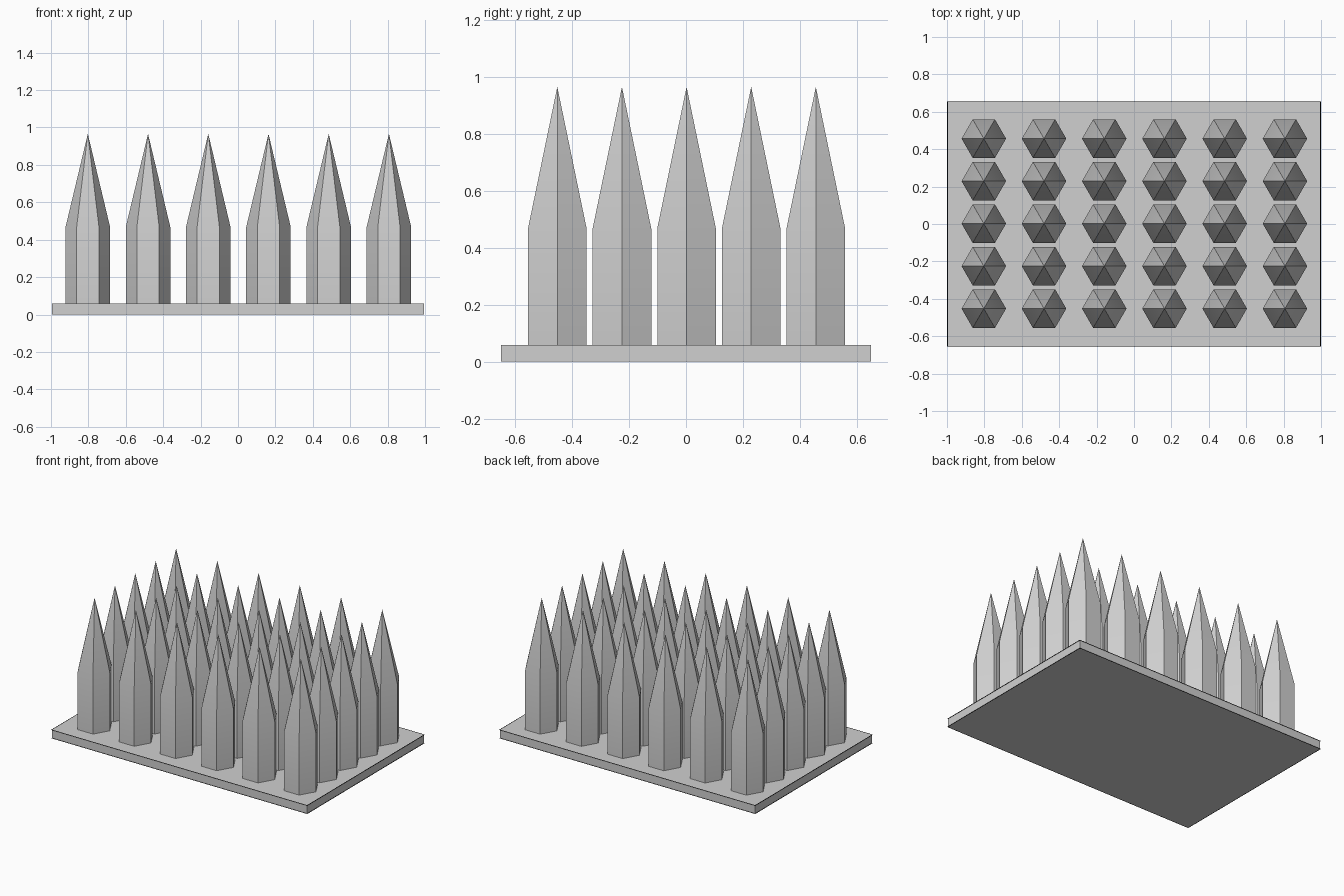
import bpy
import bmesh
from math import cos, sin, tau, radians

cube = bpy.data.objects.get("Cube")
if cube:
    bpy.data.objects.remove(cube, do_unlink=True)


def make_material(name, value):
    mat = bpy.data.materials.new(name)
    mat.use_nodes = True
    colour = (value, value, value, 1)
    mat.diffuse_color = colour
    mat.node_tree.nodes["Principled BSDF"].inputs["Base Color"].default_value = colour
    return mat


grey = make_material("light_grey", 0.63)
black = make_material("black", 0.0)

BASE_TOP, SHOULDER, TIP = 0.059, 0.468, 0.966
RADIUS, SIDES = 0.119, 6
COLUMNS, ROWS = 6, 5
STEP_X, STEP_Y = 0.322, 0.2272
SHIFT = 0.002
WIDTH, DEPTH, LIP = 2.0, 1.312, 0.005


def add_object(name, mesh):
    obj = bpy.data.objects.new(name, mesh)
    bpy.context.collection.objects.link(obj)
    return obj


def make_object(name, bm, mat):
    mesh = bpy.data.meshes.new(name)
    bm.to_mesh(mesh)
    bm.free()
    mesh.materials.append(mat)
    return add_object(name, mesh)


# Base slab
bm = bmesh.new()
bmesh.ops.create_cube(bm, size=1)
bmesh.ops.scale(bm, vec=(WIDTH - 2 * LIP, DEPTH - 2 * LIP, BASE_TOP), verts=bm.verts)
bmesh.ops.translate(bm, vec=(0, 0, BASE_TOP / 2), verts=bm.verts)
make_object("base_plate", bm, grey)

# Flat black outline around the top and bottom edges of the slab
for name, z in (("top_outline", BASE_TOP), ("bottom_outline", 0)):
    bm = bmesh.new()
    bmesh.ops.create_grid(bm, x_segments=1, y_segments=1, size=0.5)
    bmesh.ops.scale(bm, vec=(WIDTH, DEPTH, 1), verts=bm.verts)
    bm.normal_update()
    inner = bm.faces[:]
    bmesh.ops.inset_region(bm, faces=inner, thickness=LIP,
                           use_boundary=True, use_even_offset=True)
    bmesh.ops.delete(bm, geom=inner, context="FACES")
    make_object(name, bm, black).location.z = z

# Hexagonal spike: straight shaft flowing into a pointed tip
bm = bmesh.new()
low, high = [
    [bm.verts.new((RADIUS * cos(tau * i / SIDES), RADIUS * sin(tau * i / SIDES), z))
     for i in range(SIDES)]
    for z in (BASE_TOP, SHOULDER)
]
tip = bm.verts.new((0, 0, TIP))
bm.faces.new(low[::-1])
for i in range(SIDES):
    j = (i + 1) % SIDES
    bm.faces.new((low[i], low[j], high[j], high[i]))
    bm.faces.new((high[i], high[j], tip))
first = make_object("spike", bm, grey)
bpy.ops.object.select_all(action="DESELECT")
first.select_set(True)
bpy.context.view_layer.objects.active = first
bpy.ops.object.shade_smooth_by_angle(angle=radians(30))

# Grid of spikes sharing one mesh
for column in range(COLUMNS):
    for row in range(ROWS):
        spike = first if column == row == 0 else add_object("spike", first.data)
        spike.name = f"spike_{column + 1}_{row + 1}"
        spike.location = ((column - (COLUMNS - 1) / 2) * STEP_X + SHIFT,
                          (row - (ROWS - 1) / 2) * STEP_Y + SHIFT, 0)
